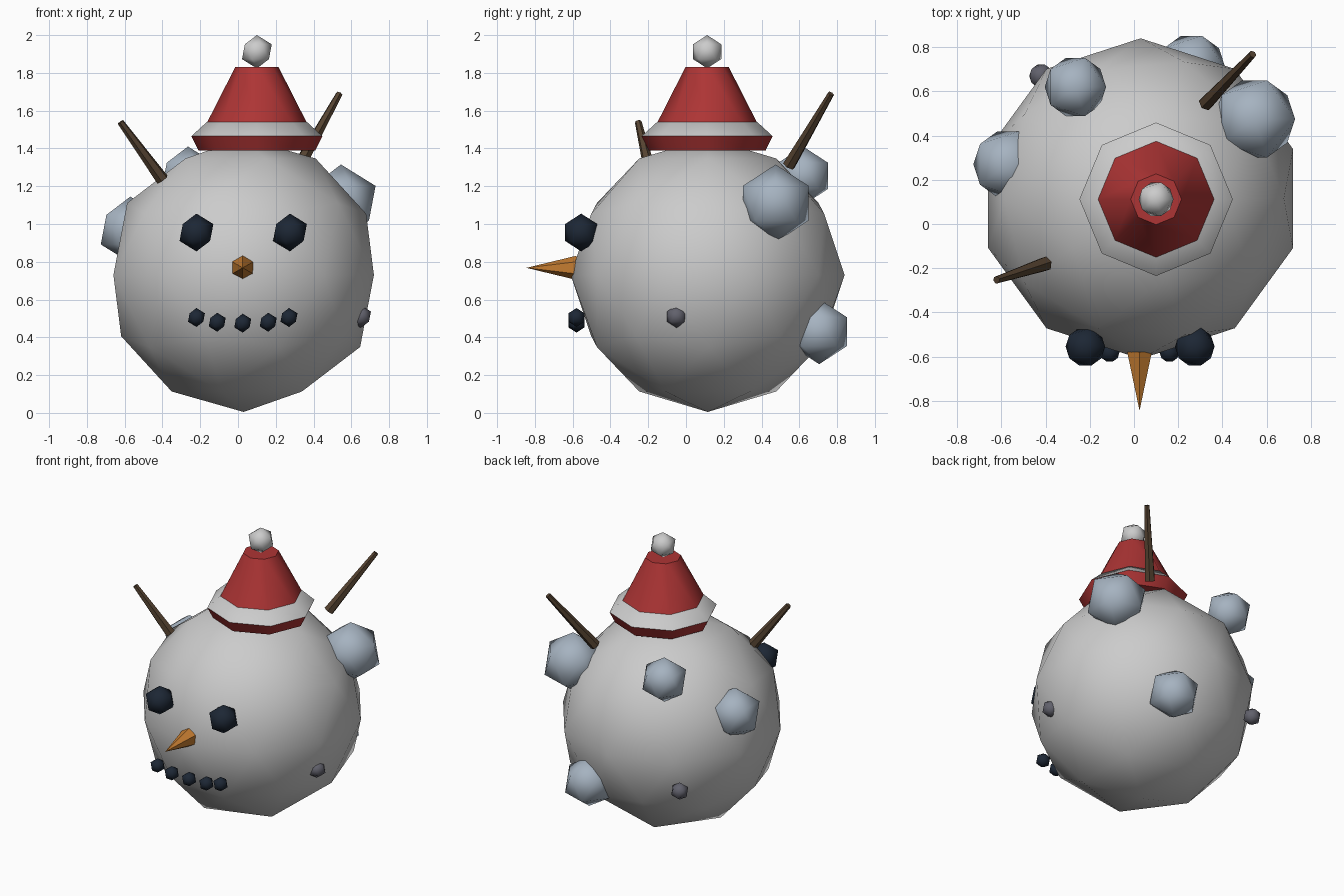
import bpy, math
from mathutils import Vector

if "Cube" in bpy.data.objects:
    bpy.data.objects.remove(bpy.data.objects["Cube"])


def material(name, rgb):
    m = bpy.data.materials.new(name)
    m.diffuse_color = (*rgb, 1)
    m.use_nodes = True
    m.node_tree.nodes["Principled BSDF"].inputs["Base Color"].default_value = m.diffuse_color
    return m


RED = material("red_felt", (0.42, 0.035, 0.035))
WHITE = material("white_trim", (0.75, 0.75, 0.74))
COAL = material("coal", (0.012, 0.02, 0.035))
ORANGE = material("carrot", (0.55, 0.2, 0.03))
WOOD = material("wood", (0.09, 0.055, 0.03))
SNOW = material("blue_snow", (0.38, 0.45, 0.53))
STONE = material("stone", (0.12, 0.12, 0.15))


def finish(name, mat, angle):
    ob = bpy.context.object
    ob.name = name
    if mat:
        ob.data.materials.append(mat)
    bpy.ops.object.shade_smooth_by_angle(angle=math.radians(angle))
    return ob


def ball(name, pos, r, mat=None, sub=1):
    bpy.ops.mesh.primitive_ico_sphere_add(subdivisions=sub, radius=r, location=pos)
    return finish(name, mat, 60)


def taper(name, a, b, r1, r2, sides, mat, smooth=50):
    """Tapered prism running from point a to point b."""
    a, b = Vector(a), Vector(b)
    d = b - a
    bpy.ops.mesh.primitive_cone_add(vertices=sides, radius1=r1, radius2=r2, depth=d.length,
                                    location=(a + b) / 2,
                                    rotation=d.to_track_quat('Z', 'Y').to_euler())
    return finish(name, mat, smooth)


# body
ball("body", (0.03, 0.115, 0.73), 0.725, sub=2)

# eyes, mirrored about the face centre line
for side, x in (("left", -0.22), ("right", 0.275)):
    ball(f"{side}_eye", (x, -0.555, 0.955), 0.1, COAL)

# mouth
for i, (x, z) in enumerate(((-0.22, 0.505), (-0.11, 0.48), (0.025, 0.475), (0.16, 0.48), (0.27, 0.505))):
    ball(f"mouth_coal_{i + 1}", (x, -0.58, z), 0.05, COAL)

# nose
taper("nose", (0.025, -0.58, 0.768), (0.025, -0.845, 0.768), 0.064, 0.0, 6, ORANGE, 30)

# stick arms
taper("left_arm", (-0.40, -0.18, 1.235), (-0.622, -0.253, 1.54), 0.035, 0.018, 6, WOOD)
taper("right_arm", (0.325, 0.545, 1.31), (0.537, 0.768, 1.69), 0.035, 0.018, 6, WOOD)

# hat: brim, trim band, crown, bobble
HX, HY = 0.1, 0.112
for name, z1, z2, r1, r2, mat in (("hat_brim", 1.39, 1.465, 0.31, 0.347, RED),
                                  ("hat_band", 1.465, 1.54, 0.347, 0.265, WHITE),
                                  ("hat_crown", 1.535, 1.83, 0.265, 0.115, RED)):
    taper(name, (HX, HY, z1), (HX, HY, z2), r1, r2, 8, mat)
ball("hat_bobble", (HX, HY, 1.912), 0.088, WHITE)

# snow lumps
for i, (x, y, z, r) in enumerate(((-0.265, 0.62, 1.255, 0.155), (0.545, 0.475, 1.11, 0.205),
                                  (-0.57, 0.27, 0.97, 0.175), (0.26, 0.705, 0.43, 0.172))):
    ball(f"snow_lump_{i + 1}", (x, y, z), r, SNOW)

# pebbles
ball("pebble_right", (0.65, -0.05, 0.51), 0.06, STONE)
ball("pebble_back", (-0.42, 0.67, 0.53), 0.06, STONE)
